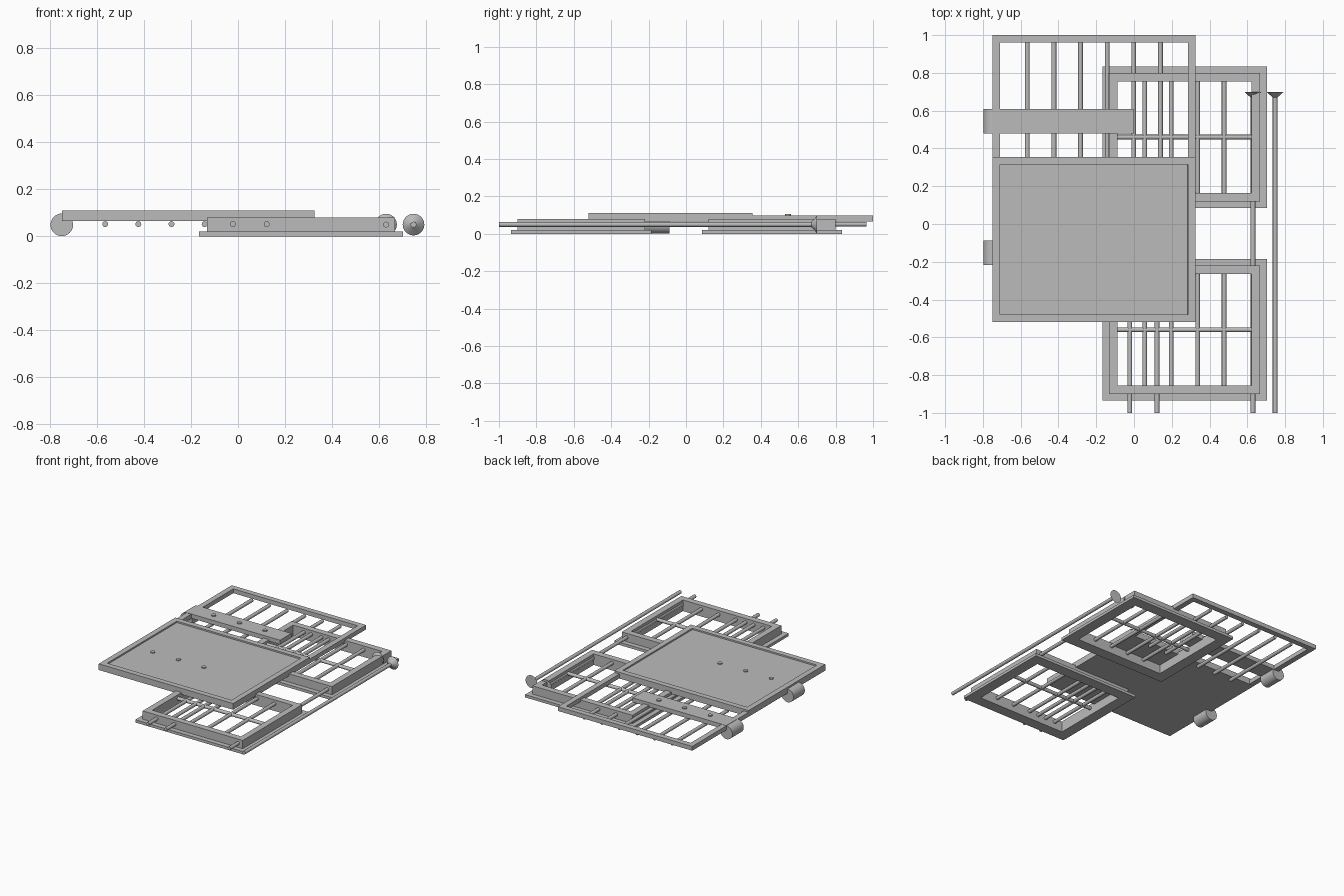
import bpy, bmesh
from mathutils import Matrix, Vector

cube = bpy.data.objects.get("Cube")
if cube:
    bpy.data.objects.remove(cube, do_unlink=True)

grey = bpy.data.materials.new("plain grey")
grey.use_nodes = True
COLOUR = (0.5, 0.5, 0.5, 1)
grey.diffuse_color = COLOUR
grey.node_tree.nodes["Principled BSDF"].inputs["Base Color"].default_value = COLOUR


def finish(name, bm, smooth=False):
    bmesh.ops.recalc_face_normals(bm, faces=bm.faces)
    mesh = bpy.data.meshes.new(name)
    bm.to_mesh(mesh)
    bm.free()
    mesh.materials.append(grey)
    obj = bpy.data.objects.new(name, mesh)
    bpy.context.collection.objects.link(obj)
    if smooth:
        bpy.ops.object.select_all(action='DESELECT')
        obj.select_set(True)
        bpy.context.view_layer.objects.active = obj
        bpy.ops.object.shade_smooth_by_angle()
    return obj


def box(name, x0, x1, y0, y1, z0, z1, rim=0, recess=0):
    """Block, optionally with a sunken top inside a rim."""
    bm = bmesh.new()
    centre = Vector((x0 + x1, y0 + y1, z0 + z1)) / 2
    size = Matrix.Diagonal((x1 - x0, y1 - y0, z1 - z0, 1))
    bmesh.ops.create_cube(bm, size=1, matrix=Matrix.Translation(centre) @ size)
    if rim:
        bm.normal_update()
        top = max(bm.faces, key=lambda f: f.calc_center_median().z)
        for width, drop in ((rim, 0), (0.0005, recess)):
            bmesh.ops.inset_region(bm, faces=[top], thickness=width, depth=-drop,
                                   use_even_offset=True)
    return finish(name, bm)


def frame(name, x0, x1, y0, y1, z0, z1, border):
    """Rectangular ring with four mitred sides."""
    bm = bmesh.new()
    loops = []
    for inset, z in ((0, z0), (0, z1), (border, z1), (border, z0)):
        a, b, c, d = x0 + inset, x1 - inset, y0 + inset, y1 - inset
        loops.append([bm.verts.new((x, y, z)) for x, y in
                      ((a, c), (b, c), (b, d), (a, d))])
    for i in range(4):
        p, q = loops[i], loops[(i + 1) % 4]
        for j in range(4):
            k = (j + 1) % 4
            bm.faces.new((p[j], p[k], q[k], q[j]))
    return finish(name, bm)


def rod(name, start, end, r0, r1=None, sides=16):
    """Round bar or cone between two points."""
    bm = bmesh.new()
    a, b = Vector(start), Vector(end)
    turn = (b - a).to_track_quat('Z', 'Y').to_matrix().to_4x4()
    bmesh.ops.create_cone(bm, cap_ends=True, segments=sides, radius1=r0,
                          radius2=r0 if r1 is None else r1, depth=(b - a).length,
                          matrix=Matrix.Translation((a + b) / 2) @ turn)
    return finish(name, bm, True)


R = 0.0125   # bar radius
Z = 0.052    # bar height

# Solid shutter panel with a recessed top
box("shutter_panel", -0.75, 0.325, -0.52, 0.355, 0.065, 0.11, rim=0.04, recess=0.01)

# Open shutter frame behind the panel, with its bars
frame("shutter_frame", -0.75, 0.325, 0.31, 1.0, 0.066, 0.097, 0.04)
for i in range(6):
    x = -0.565 + i * 0.141
    rod(f"shutter_bar_{i + 1}", (x, 0.33, Z), (x, 0.965, Z), R)

# Hinge straps with knuckles and bolts
for side, y in (("back", 0.545), ("front", -0.153)):
    box(f"{side}_hinge_strap", -0.75, 0, y - 0.065, y + 0.065, 0.068, 0.099)
    rod(f"{side}_hinge_knuckle", (-0.75, y - 0.065, 0.049),
        (-0.75, y + 0.065, 0.049), 0.048, sides=32)
    for i in range(3):
        x = -0.575 + i * 0.205
        rod(f"{side}_hinge_bolt_{i + 1}", (x, y, 0.09), (x, y, 0.106), 0.016)

# Two window casings with flange, frame and lattice
for side, y in (("back", 0.46), ("front", -0.56)):
    frame(f"{side}_window_flange", -0.167, 0.703, y - 0.375, y + 0.375, 0, 0.02, 0.08)
    frame(f"{side}_window_frame", -0.132, 0.668, y - 0.34, y + 0.34, 0.02, 0.08, 0.045)
    rod(f"{side}_window_crossbar", (-0.09, y, Z), (0.625, y, Z), R)
    for i in range(4):
        x = 0.057 + i * 0.14
        rod(f"{side}_window_bar_{i + 1}", (x, y - 0.3, Z), (x, y + 0.3, Z), R)

# Short bars through the front window
for side, x in (("right", -0.022), ("left", 0.122)):
    rod(f"{side}_through_bar", (x, -1, Z), (x, -0.23, Z), R)

# Long bolts with flared heads
for side, x in (("inner", 0.63), ("outer", 0.747)):
    rod(f"{side}_long_bolt", (x, -1, 0.05), (x, 0.68, 0.05), R)
    rod(f"{side}_bolt_head", (x, 0.67, 0.05), (x, 0.7, 0.05), R, 0.046, sides=32)
